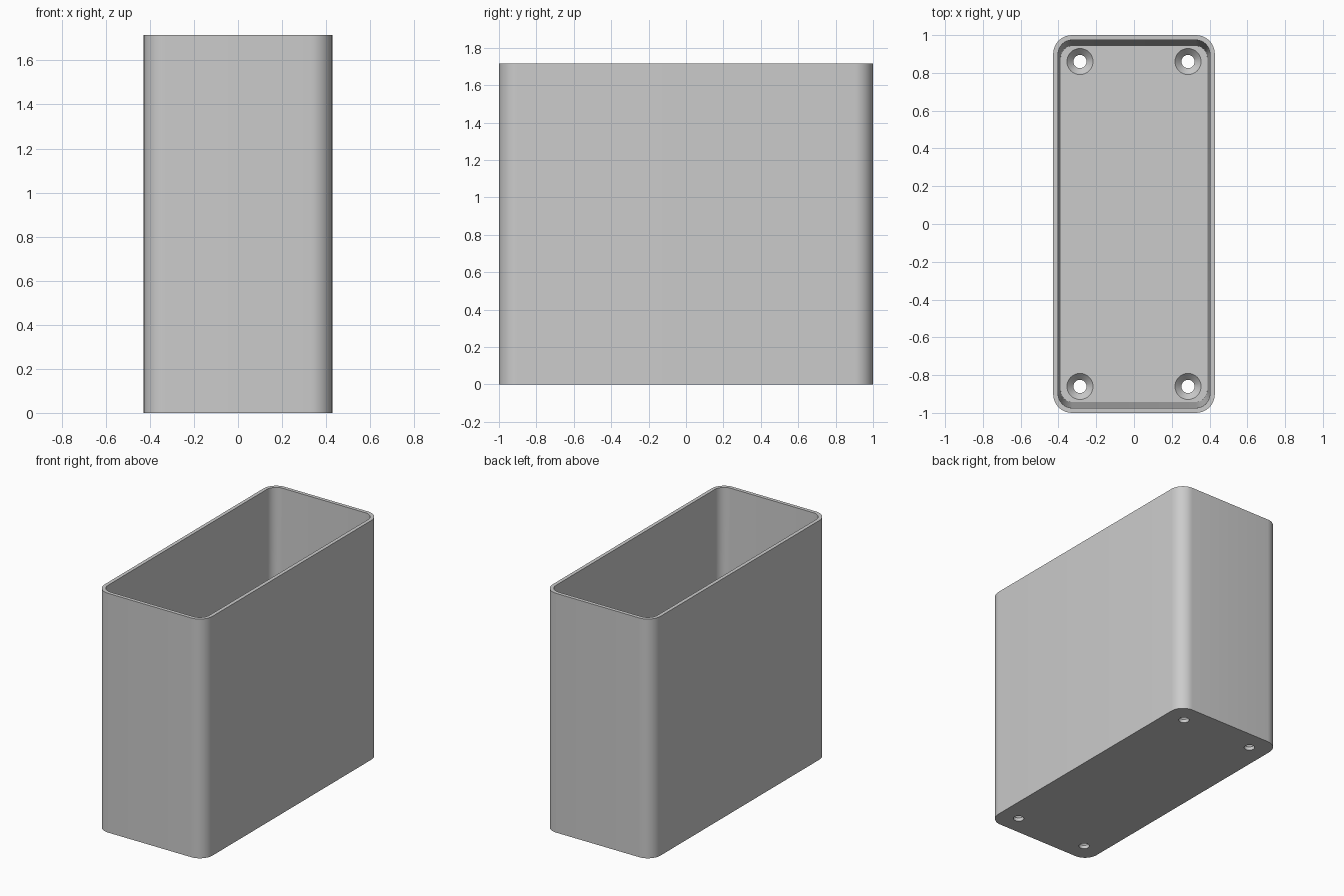
import bpy, bmesh, math

if "Cube" in bpy.data.objects:
    bpy.data.objects.remove(bpy.data.objects["Cube"], do_unlink=True)

HEIGHT, FLOOR = 1.715, 0.06

grey = bpy.data.materials.new("light grey plastic")
grey.use_nodes = True
colour = (0.6, 0.6, 0.6, 1)
grey.diffuse_color = colour
grey.node_tree.nodes["Principled BSDF"].inputs["Base Color"].default_value = colour


def rounded_rect(bm, hx, hy, r, z, steps=10):
    """Ring of vertices around a rounded rectangle."""
    ring = []
    for corner, (sx, sy) in enumerate([(1, 1), (-1, 1), (-1, -1), (1, -1)]):
        for i in range(steps + 1):
            a = math.pi / 2 * (corner + i / steps)
            ring.append(bm.verts.new((sx * (hx - r) + r * math.cos(a),
                                      sy * (hy - r) + r * math.sin(a), z)))
    return ring


def circle(bm, x, y, r, z, steps=32):
    return [bm.verts.new((x + r * math.cos(math.tau * i / steps),
                          y + r * math.sin(math.tau * i / steps), z))
            for i in range(steps)]


def loft(bm, rings):
    """Closed solid through a list of rings."""
    for a, b in zip(rings, rings[1:]):
        for i in range(len(a)):
            j = (i + 1) % len(a)
            bm.faces.new((a[i], a[j], b[j], b[i]))
    bm.faces.new(rings[0][::-1])
    bm.faces.new(rings[-1])
    bmesh.ops.recalc_face_normals(bm, faces=bm.faces)


def make_object(name, bm):
    mesh = bpy.data.meshes.new(name)
    bm.to_mesh(mesh)
    bm.free()
    mesh.materials.append(grey)
    obj = bpy.data.objects.new(name, mesh)
    bpy.context.collection.objects.link(obj)
    return obj


# Open box: straight outside, slightly tapered inside
bm = bmesh.new()
loft(bm, [rounded_rect(bm, 0.428, 1.0, 0.1, 0),
          rounded_rect(bm, 0.428, 1.0, 0.1, HEIGHT),
          rounded_rect(bm, 0.402, 0.974, 0.075, HEIGHT),
          rounded_rect(bm, 0.388, 0.942, 0.06, FLOOR)])
box = make_object("open_box", bm)

# Countersunk screw holes in the four floor corners
bm = bmesh.new()
for sx in (-1, 1):
    for sy in (-1, 1):
        loft(bm, [circle(bm, sx * 0.286, sy * 0.86, r, z) for r, z in
                  [(0.035, -0.05), (0.035, 0.025), (0.069, FLOOR), (0.069, FLOOR + 0.05)]])
cutter = make_object("screw_hole_cutter", bm)
cutter.hide_render = True

cut = box.modifiers.new("screw_holes", "BOOLEAN")
cut.operation = "DIFFERENCE"
cut.solver = "EXACT"
cut.object = cutter

bpy.ops.object.select_all(action="DESELECT")
bpy.context.view_layer.objects.active = box
box.select_set(True)
bpy.ops.object.modifier_apply(modifier=cut.name)
bpy.data.objects.remove(cutter, do_unlink=True)
bpy.ops.object.shade_smooth_by_angle(angle=math.radians(30))
